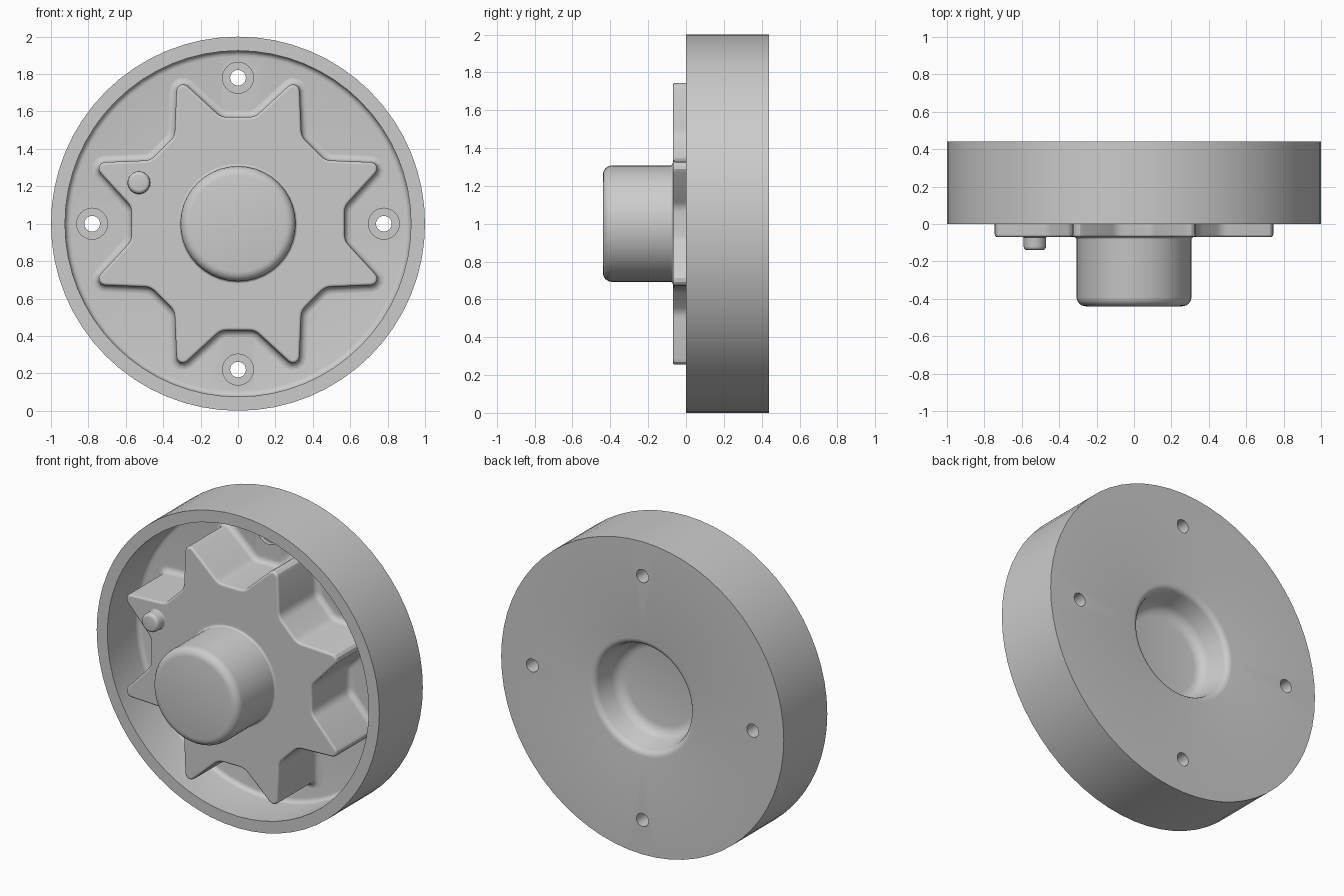
import bpy, bmesh
from math import sin, cos, tan, pi, radians
from mathutils import Vector

if "Cube" in bpy.data.objects:
    bpy.data.objects.remove(bpy.data.objects["Cube"])

CZ = 1.0        # axis height
FLOOR = 0.31    # y of the pocket floor
STAR_Y = -0.07  # y of the star's front face


def rounded(pts, closed=False, n=4):
    """Replace each (a, b, radius) corner by an arc; radius 0 keeps it sharp."""
    out = []
    for i, (a, b, r) in enumerate(pts):
        p = Vector((a, b))
        if r == 0 or (not closed and i in (0, len(pts) - 1)):
            out.append(p)
            continue
        u = (Vector(pts[i - 1][:2]) - p).normalized()
        v = (Vector(pts[(i + 1) % len(pts)][:2]) - p).normalized()
        half = u.angle(v) / 2
        c = p + (u + v).normalized() * (r / sin(half))
        s, e = p + u * (r / tan(half)) - c, p + v * (r / tan(half)) - c
        sweep = s.angle(e)
        for k in range(n + 1):
            t = k / n
            out.append(c + (s * sin((1 - t) * sweep) + e * sin(t * sweep)) / sin(sweep))
    return out


def finish(name, bm):
    bmesh.ops.recalc_face_normals(bm, faces=bm.faces)
    mesh = bpy.data.meshes.new(name)
    bm.to_mesh(mesh)
    bm.free()
    ob = bpy.data.objects.new(name, mesh)
    bpy.context.collection.objects.link(ob)
    return ob


def lathe(name, pts, steps, x=0.0, z=CZ):
    """Spin a profile of (radius, y, corner radius) about a y-parallel axis."""
    bm = bmesh.new()
    vs = [bm.verts.new((x + p.x, p.y, z)) for p in rounded(pts)]
    es = [bm.edges.new(e) for e in zip(vs, vs[1:])]
    bmesh.ops.spin(bm, geom=vs + es, cent=(x, 0, z), axis=(0, 1, 0),
                   angle=2 * pi, steps=steps)
    bmesh.ops.remove_doubles(bm, verts=bm.verts, dist=1e-5)
    return finish(name, bm)


def smooth(ob):
    bpy.ops.object.select_all(action='DESELECT')
    ob.select_set(True)
    bpy.context.view_layer.objects.active = ob
    bpy.ops.object.shade_smooth_by_angle(angle=radians(30))


# Dished housing: rim, pocket floor, hidden core, hollow in the back
housing = lathe("housing", [
    (0, -0.02, 0), (0.44, -0.02, 0), (0.44, FLOOR, 0), (0.925, FLOOR, 0.03),
    (0.925, 0, 0), (1, 0, 0), (1, 0.44, 0), (0.34, 0.44, 0.04),
    (0.30, 0.25, 0.07), (0, 0.25, 0)], 64)

# Four counterbored bolt holes
for i in range(4):
    a = i * pi / 2
    cut = lathe("hole_cutter", [(0, 0.2, 0), (0.083, 0.2, 0), (0.083, FLOOR + 0.025, 0),
                                (0.042, FLOOR + 0.025, 0), (0.042, 0.5, 0), (0, 0.5, 0)],
                24, 0.78 * cos(a), CZ + 0.78 * sin(a))
    mod = housing.modifiers.new("hole", 'BOOLEAN')
    mod.operation, mod.solver, mod.object = 'DIFFERENCE', 'EXACT', cut
    bpy.context.view_layer.objects.active = housing
    bpy.ops.object.modifier_apply(modifier=mod.name)
    bpy.data.objects.remove(cut)

# Eight-pointed star block with softened top edge and floor fillet
corners = []
for i in range(8):
    for deg, r, fillet in ((0, 0.852, 0.035), (13.5, 0.577, 0.08), (31.5, 0.577, 0.08)):
        a = radians(22.5 + 45 * i + deg)
        corners.append((r * cos(a), r * sin(a), fillet))
outline = rounded(corners, closed=True)
normals = []
for i, p in enumerate(outline):
    d1 = (p - outline[i - 1]).normalized()
    d2 = (outline[(i + 1) % len(outline)] - p).normalized()
    t = (d1 + d2).normalized()
    normals.append(Vector((t.y, -t.x)) / t.dot(d1))

side = rounded([(0.05, FLOOR, 0), (0, FLOOR, 0.035), (0, STAR_Y, 0.014), (-0.015, STAR_Y, 0)])
bm = bmesh.new()
rings = [[bm.verts.new((p.x + n.x * s.x, s.y, CZ + p.y + n.y * s.x))
          for p, n in zip(outline, normals)] for s in side]
for lo, hi in zip(rings, rings[1:]):
    for i in range(len(lo)):
        bm.faces.new((lo[i - 1], lo[i], hi[i], hi[i - 1]))
bm.faces.new(rings[-1])
star = finish("star_block", bm)

# Central hub and small locating pin
hub = lathe("hub", [(0.33, STAR_Y, 0), (0.308, STAR_Y, 0.012), (0.308, -0.44, 0.05), (0, -0.44, 0)], 40)
pin = lathe("locating_pin", [(0.07, STAR_Y, 0), (0.06, STAR_Y, 0.006), (0.06, -0.14, 0.02),
                             (0, -0.14, 0)], 24, -0.53, CZ + 0.22)

for ob in (housing, star, hub, pin):
    smooth(ob)
